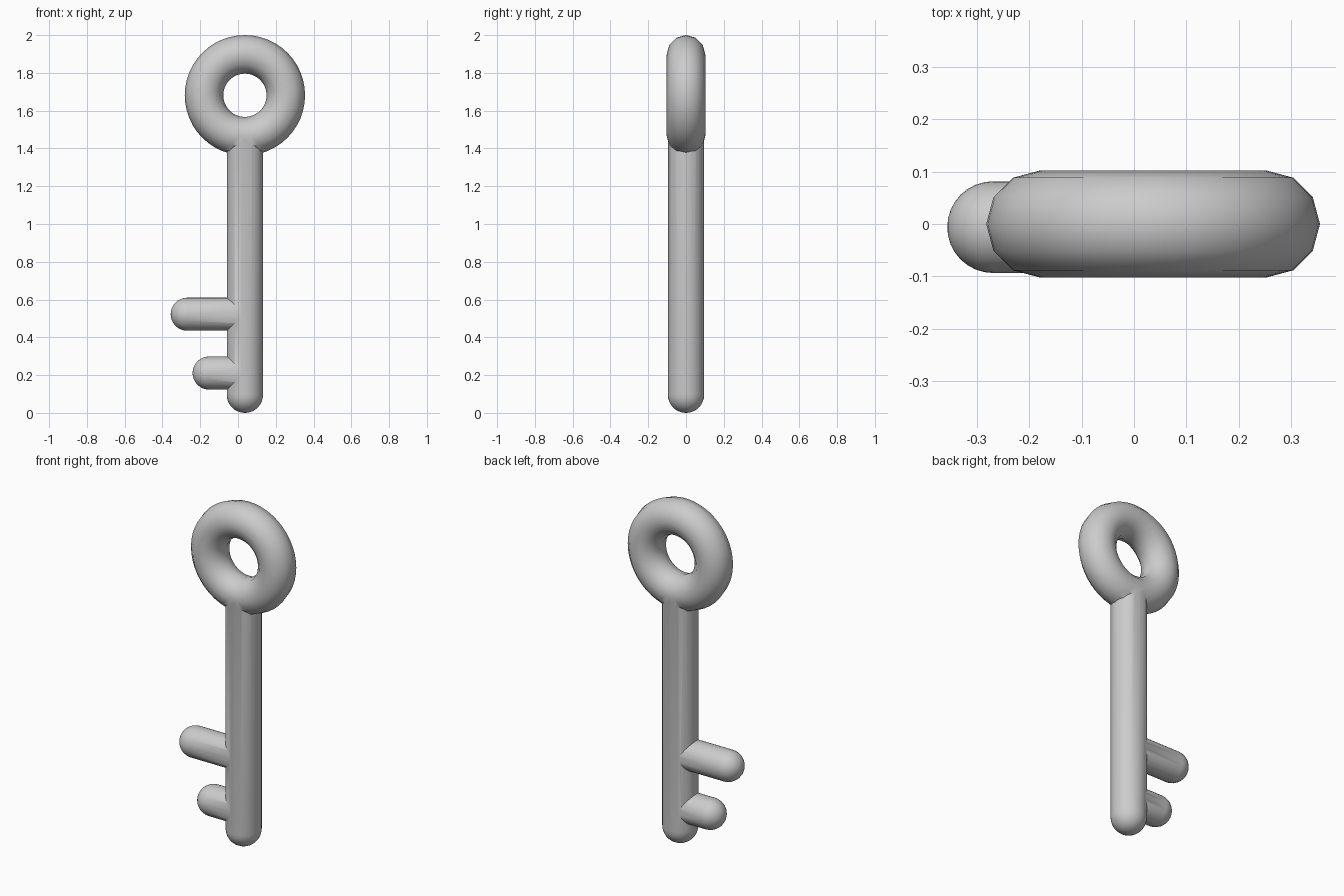
import bpy, bmesh, math
from mathutils import Matrix, Vector

if "Cube" in bpy.data.objects:
    bpy.data.objects.remove(bpy.data.objects["Cube"])

CX = 0.0365      # shaft and bow axis
SEG = 32


def capsule(name, start, end, r):
    """Round-ended rod between two hemisphere centres."""
    a, b = Vector(start), Vector(end)
    length = (b - a).length
    n = 8
    prof = [(r * math.cos(t), -r * math.sin(t)) for t in
            [math.pi / 2 * (1 - i / n) for i in range(n + 1)]]
    prof += [(x, length - z) for x, z in reversed(prof)]
    bm = bmesh.new()
    vs = [bm.verts.new((x, 0, z)) for x, z in prof]
    es = [bm.edges.new(p) for p in zip(vs, vs[1:])]
    bmesh.ops.spin(bm, geom=vs + es, axis=(0, 0, 1), cent=(0, 0, 0),
                   angle=2 * math.pi, steps=SEG, use_merge=True)
    bmesh.ops.remove_doubles(bm, verts=bm.verts, dist=1e-5)
    rot = Vector((0, 0, 1)).rotation_difference(b - a).to_matrix().to_4x4()
    bm.transform(Matrix.Translation(a) @ rot)
    bmesh.ops.recalc_face_normals(bm, faces=bm.faces)
    mesh = bpy.data.meshes.new(name)
    bm.to_mesh(mesh)
    bm.free()
    ob = bpy.data.objects.new(name, mesh)
    bpy.context.collection.objects.link(ob)
    return ob


# ring-shaped handle
bpy.ops.mesh.primitive_torus_add(major_segments=48, minor_segments=12,
                                 major_radius=0.2165, minor_radius=0.102,
                                 location=(CX, 0, 1.6815),
                                 rotation=(math.pi / 2, 0, 0))
key = bpy.context.object
key.name = "key"

# shaft and two teeth
parts = [
    capsule("shaft", (CX, 0, 0.096), (CX, 0, 1.465), 0.096),
    capsule("upper_tooth", (-0.269, -0.006, 0.5225), (CX, -0.006, 0.5225), 0.0875),
    capsule("lower_tooth", (-0.153, -0.006, 0.211), (CX, -0.006, 0.211), 0.0875),
]

# weld everything into one solid
for p in parts:
    m = key.modifiers.new("union_" + p.name, 'BOOLEAN')
    m.operation = 'UNION'
    m.solver = 'EXACT'
    m.object = p
    bpy.ops.object.modifier_apply(modifier=m.name)
    bpy.data.objects.remove(p)

bpy.ops.object.shade_smooth_by_angle(angle=math.radians(40))
